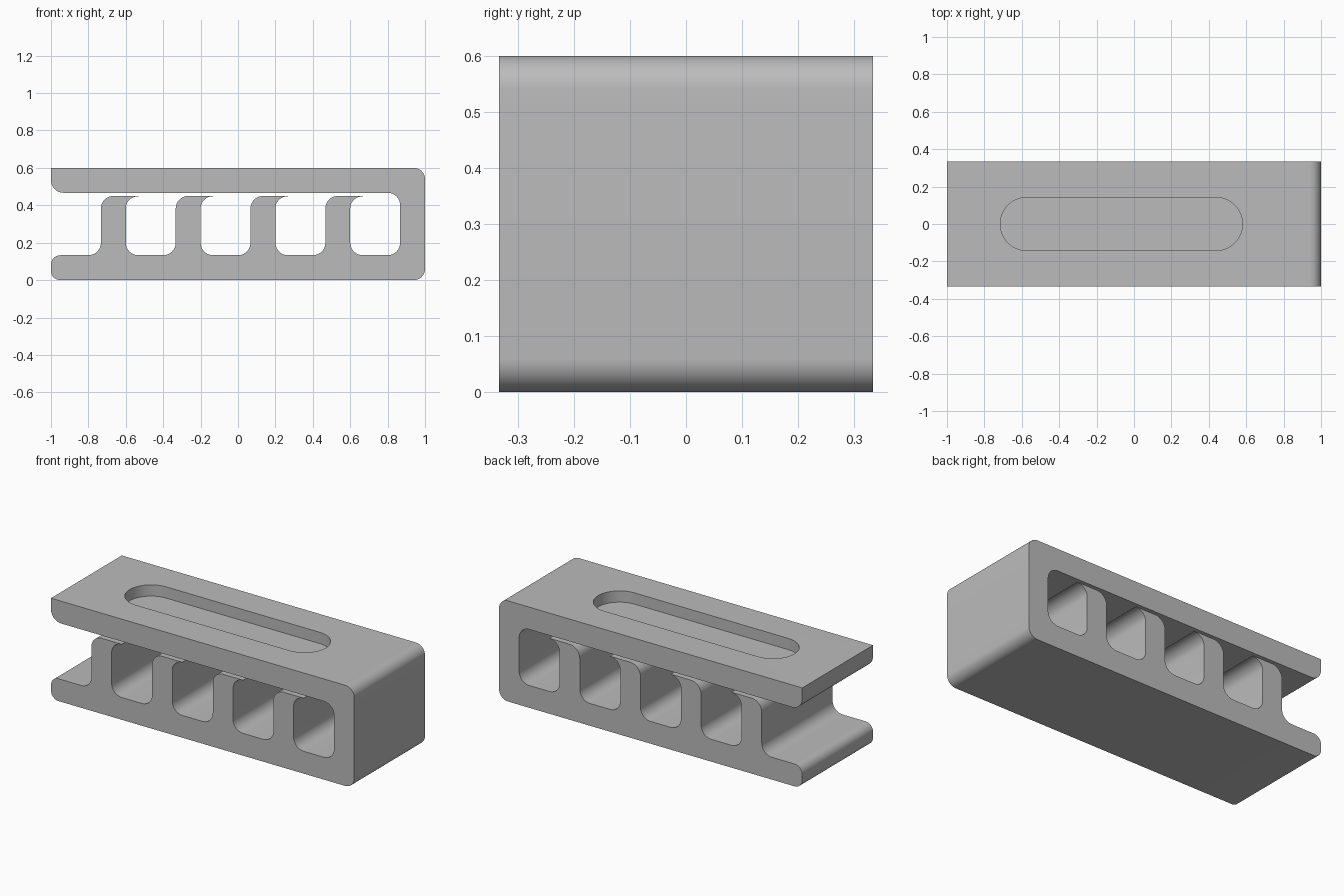
import bpy, bmesh, math
from mathutils import Vector

cube = bpy.data.objects.get("Cube")
if cube:
    bpy.data.objects.remove(cube, do_unlink=True)

R = 0.067      # common fillet
WALL = 0.133   # bar and rib thickness
TOP = 0.6
DEPTH = 0.667

grey = bpy.data.materials.new("plain_grey")
grey.use_nodes = True
colour = (0.5, 0.5, 0.5, 1)
grey.diffuse_color = colour
grey.node_tree.nodes["Principled BSDF"].inputs["Base Color"].default_value = colour


def rounded(corners, steps=10):
    """Outline from (x, y, radius) right-angle corners, with filleted arcs."""
    pts = []
    for i, (x, y, r) in enumerate(corners):
        p = Vector((x, y))
        if r == 0:
            pts.append(p)
            continue
        a = (Vector(corners[i - 1][:2]) - p).normalized()
        b = (Vector(corners[(i + 1) % len(corners)][:2]) - p).normalized()
        centre = p + (a + b) * r
        for k in range(steps + 1):
            t = math.pi / 2 * k / steps
            pts.append(centre - b * r * math.cos(t) - a * r * math.sin(t))
    return pts


def prism(name, points, direction):
    """Extrude a closed loop of 3D points into a solid."""
    bm = bmesh.new()
    face = bm.faces.new([bm.verts.new(p) for p in points])
    new = bmesh.ops.extrude_face_region(bm, geom=[face])["geom"]
    bmesh.ops.translate(bm, vec=direction,
                        verts=[g for g in new if isinstance(g, bmesh.types.BMVert)])
    bmesh.ops.recalc_face_normals(bm, faces=bm.faces)
    mesh = bpy.data.meshes.new(name)
    bm.to_mesh(mesh)
    bm.free()
    mesh.materials.append(grey)
    obj = bpy.data.objects.new(name, mesh)
    bpy.context.collection.objects.link(obj)
    return obj


# Side profile: top bar, closed right end, base and foot
corners = [(-1, 0, 0.05), (1, 0, 0.06), (1, TOP, 0.06), (-1, TOP, 0),
           (-1, TOP - WALL, R), (1 - WALL, TOP - WALL, R), (1 - WALL, WALL, R)]
# Hooked ribs, from right to left
for i in range(4):
    x = 0.467 - 0.4 * i
    right = x + WALL
    corners += [(right, WALL, R), (right, 0.448, R - 0.002), (right + R, 0.448, 0),
                (right + R, 0.45, 0), (x, 0.45, R), (x, WALL, R)]
corners.append((-1, WALL, 0.05))
body = prism("slotted_body",
             [(p.x, -DEPTH / 2, p.y) for p in rounded(corners)], (0, DEPTH, 0))

# Round-ended pocket sunk into the top bar
x0, x1, w = -0.715, 0.58, 0.142
slot = rounded([(x0, -w, w), (x1, -w, w), (x1, w, w), (x0, w, w)], 16)
outline = [p for i, p in enumerate(slot) if (p - slot[i - 1]).length > 1e-4]
cutter = prism("pocket_cutter", [(p.x, p.y, TOP - R) for p in outline], (0, 0, 0.2))
cutter.hide_render = True

cut = body.modifiers.new("pocket", 'BOOLEAN')
cut.operation = 'DIFFERENCE'
cut.solver = 'EXACT'
cut.object = cutter
bpy.ops.object.select_all(action='DESELECT')
bpy.context.view_layer.objects.active = body
body.select_set(True)
bpy.ops.object.modifier_apply(modifier=cut.name)
bpy.data.objects.remove(cutter, do_unlink=True)
bpy.ops.object.shade_smooth_by_angle(angle=math.radians(30))
